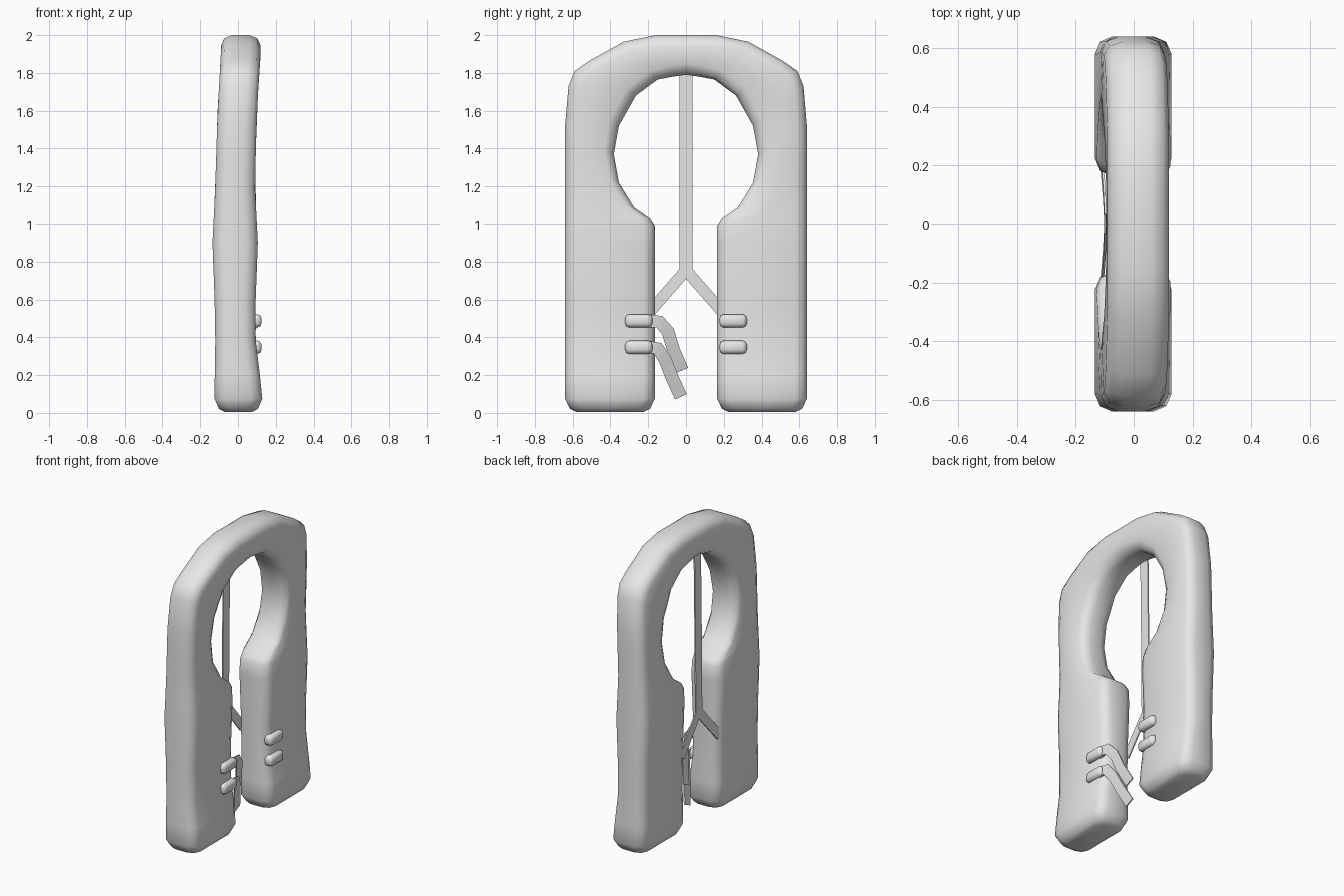
import bpy, bmesh, math
from mathutils import Vector

if "Cube" in bpy.data.objects:
    bpy.data.objects.remove(bpy.data.objects["Cube"])

grey = bpy.data.materials.new("light_grey")
grey.diffuse_color = (0.8, 0.8, 0.8, 1)
grey.use_nodes = True
grey.node_tree.nodes["Principled BSDF"].inputs["Base Color"].default_value = grey.diffuse_color


def finish(name, bm, smooth=None):
    bmesh.ops.recalc_face_normals(bm, faces=bm.faces[:])
    me = bpy.data.meshes.new(name)
    bm.to_mesh(me)
    bm.free()
    me.materials.append(grey)
    ob = bpy.data.objects.new(name, me)
    bpy.context.collection.objects.link(ob)
    if smooth:
        bpy.ops.object.select_all(action='DESELECT')
        ob.select_set(True)
        bpy.context.view_layer.objects.active = ob
        bpy.ops.object.shade_smooth_by_angle(angle=math.radians(smooth))
    return ob


# Back and front depth of the padding at each height
DEPTH = [(0, -.12, .125), (.1, -.125, .13), (.35, -.12, .095), (.5, -.12, .09),
         (.9, -.135, .105), (1.2, -.12, .09), (1.6, -.108, .1), (1.9, -.09, .12), (2.1, -.09, .12)]


def depth(z):
    for a, b in zip(DEPTH, DEPTH[1:]):
        if z <= b[0]:
            t = max(0, (z - a[0]) / (b[0] - a[0]))
            return a[1] + (b[1] - a[1]) * t, a[2] + (b[2] - a[2]) * t


# Stations along half of the collar: inner (y, z), outer (y, z), depth inset
HALF = [((.225, .005), (.58, .005), .05), ((.19, .022), (.615, .022), .02),
        ((.165, .075), (.64, .075), 0), ((.165, .2), (.64, .2), 0),
        ((.165, .38), (.64, .38), 0), ((.165, .6), (.64, .6), 0),
        ((.165, .9), (.64, .9), 0), ((.165, .99), (.64, 1.02), 0),
        ((.19, 1.03), (.64, 1.1), 0), ((.275, 1.09), (.64, 1.2), 0),
        ((.355, 1.22), (.64, 1.37), 0), ((.382, 1.37), (.64, 1.52), 0),
        ((.355, 1.52), (.622, 1.73), 0), ((.31, 1.6), (.59, 1.81), 0),
        ((.265, 1.68), (.51, 1.865), 0), ((.15, 1.765), (.33, 1.965), 0),
        ((.07, 1.78), (.16, 2.0), 0), ((0, 1.79), (0, 2.0), 0)]
stations = HALF + [((-a[0], a[1]), (-b[0], b[1]), k) for a, b, k in HALF[-2::-1]]

# Padded collar: rounded sections swept round the horseshoe
bm = bmesh.new()
R = .06
rings = []
for inner, outer, k in stations:
    p, q = Vector(inner), Vector(outer)
    w = (q - p).length
    front = [(0, R), (.3 * R, .3 * R), (R, 0), (w / 2, 0),
             (w - R, 0), (w - .3 * R, .3 * R), (w, R)]
    section = [(u, d, 1) for u, d in front] + [(u, d, 0) for u, d in front[::-1]]
    ring = []
    for u, d, side in section:
        y, z = p + (q - p) * (u / w)
        lo, hi = depth(z)
        lo, hi = lo + k, hi - k
        ring.append(bm.verts.new((hi - d if side else lo + d, y, z)))
    rings.append(ring)
for a, b in zip(rings, rings[1:]):
    for i in range(len(a)):
        j = (i + 1) % len(a)
        bm.faces.new((a[i], a[j], b[j], b[i]))
bm.faces.new(rings[0])
bm.faces.new(rings[-1])
finish("padded_collar", bm, 75)


# Flat webbing along a path, its width lying in the y-z plane
def strap(name, path, width, thick=.008, smooth=None):
    pts = [Vector(p) for p in path]
    bm = bmesh.new()
    rows = []
    for i, p in enumerate(pts):
        t = pts[min(i + 1, len(pts) - 1)] - pts[max(i - 1, 0)]
        side = Vector((0, -t.z, t.y)).normalized() * width / 2
        off = Vector((thick / 2, 0, 0))
        rows.append([bm.verts.new(v) for v in
                     (p + side + off, p - side + off, p - side - off, p + side - off)])
    for a, b in zip(rows, rows[1:]):
        for i in range(4):
            j = (i + 1) % 4
            bm.faces.new((a[i], a[j], b[j], b[i]))
    bm.faces.new(rows[0])
    bm.faces.new(rows[-1])
    finish(name, bm, smooth)


# Back strap and its two branches
strap("back_strap", [(-.085, 0, 1.82), (-.092, 0, 1.2), (-.095, 0, .72)], .068)
for s, label in ((1, "right"), (-1, "left")):
    strap("back_branch_" + label, [(-.095, 0, .755), (-.1, s * .1, .64), (-.108, s * .2, .525)], .06)

# Loose ends of the front straps
strap("upper_loose_strap", [(.1, -.2, .487), (.095, -.14, .482), (.075, -.095, .43),
                            (.05, -.065, .33), (.015, -.02, .225)], .068, smooth=40)
strap("lower_loose_strap", [(.1, -.2, .347), (.095, -.15, .342), (.07, -.11, .28),
                            (.045, -.075, .19), (.01, -.027, .085)], .068, smooth=40)

# Rounded webbing loops on the chest
for s, label in ((1, "right"), (-1, "left")):
    for z, level in ((.487, "upper"), (.347, "lower")):
        bm = bmesh.new()
        bmesh.ops.create_cube(bm, size=1)
        for v in bm.verts:
            v.co = Vector((.093 + v.co.x * .064, s * .25 + v.co.y * .144, z + v.co.z * .07))
        bmesh.ops.bevel(bm, geom=bm.edges[:], offset=.022, segments=2, profile=.5, affect='EDGES')
        finish(f"{level}_{label}_loop", bm, 50)
